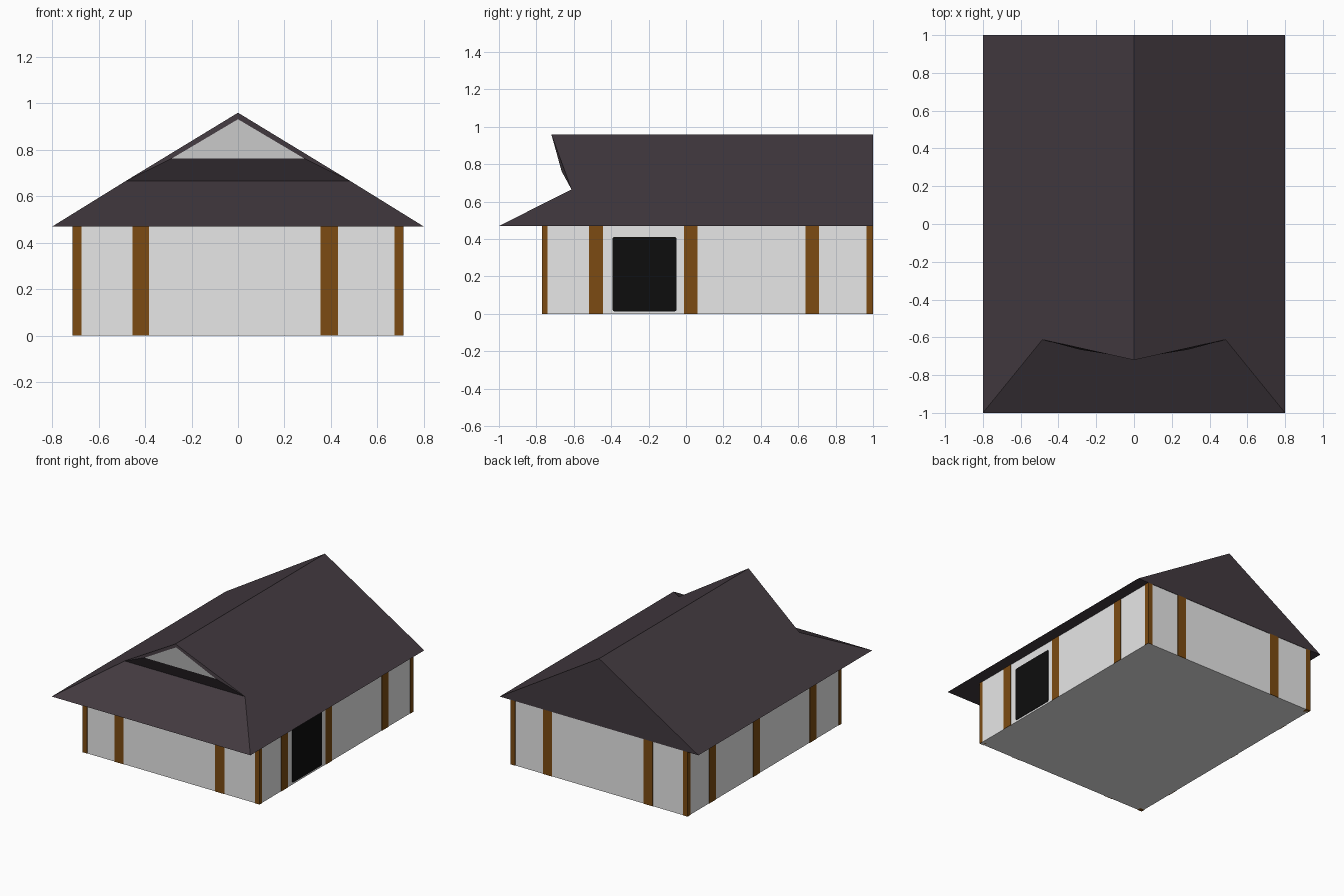
import bpy
import bmesh

if "Cube" in bpy.data.objects:
    bpy.data.objects.remove(bpy.data.objects["Cube"])


def material(name, rgb):
    m = bpy.data.materials.new(name)
    m.diffuse_color = (*rgb, 1)
    m.use_nodes = True
    m.node_tree.nodes["Principled BSDF"].inputs["Base Color"].default_value = m.diffuse_color
    return m


PLASTER = material("pale plaster", (0.8, 0.8, 0.8))
TIMBER = material("brown timber", (0.2, 0.071, 0.006))
ROOF = material("dark roof", (0.055, 0.042, 0.051))
DOOR = material("black door", (0.004, 0.004, 0.004))


def finish(name, bm, *mats):
    mesh = bpy.data.meshes.new(name)
    bm.to_mesh(mesh)
    bm.free()
    for m in mats:
        mesh.materials.append(m)
    ob = bpy.data.objects.new(name, mesh)
    bpy.context.collection.objects.link(ob)
    return ob


def box(name, x, y, z, mat, round_x=0):
    """Box from (min, max) pairs; round_x rounds the edges running along x."""
    bm = bmesh.new()
    bmesh.ops.create_cube(bm, size=1)
    for v in bm.verts:
        for i, (a, b) in enumerate((x, y, z)):
            v.co[i] = a if v.co[i] < 0 else b
    if round_x:
        edges = [e for e in bm.edges if abs(e.verts[0].co.x - e.verts[1].co.x) > 1e-5]
        bmesh.ops.bevel(bm, geom=edges, offset=round_x, segments=3, affect='EDGES', profile=0.5)
    return finish(name, bm, mat)


W, FRONT, BACK, EAVE = 0.71, -0.767, 0.997, 0.47
P = 0.003  # how far the timber stands proud of the walls

# Walls
box("walls", (-W, W), (FRONT, BACK), (0, EAVE), PLASTER)

# Corner posts
for sx, side in ((-1, "left"), (1, "right")):
    xs = sorted((sx * 0.675, sx * (W + P)))
    box(f"front_{side}_corner_post", xs, (FRONT - P, -0.74), (0, EAVE), TIMBER)
    box(f"back_{side}_corner_post", xs, (0.965, BACK + P), (0, EAVE), TIMBER)

# Posts on the front and back walls
for i, xs in enumerate(((-0.455, -0.383), (0.355, 0.43))):
    box(f"front_post_{i + 1}", xs, (FRONT - P, FRONT + P), (0, EAVE), TIMBER)
for i, xs in enumerate(((-0.432, -0.358), (0.38, 0.452))):
    box(f"back_post_{i + 1}", xs, (BACK - P, BACK + P), (0, EAVE), TIMBER)

# Posts on the side walls
for i, ys in enumerate(((-0.518, -0.443), (-0.01, 0.062), (0.638, 0.71))):
    box(f"right_post_{i + 1}", (W - P, W + P), ys, (0, EAVE), TIMBER)
for i, ys in enumerate(((-0.48, -0.405), (0.17, 0.243), (0.675, 0.748))):
    box(f"left_post_{i + 1}", (-W - P, -W + P), ys, (0, EAVE), TIMBER)

# Door
box("door", (W - P, W + P), (-0.393, -0.05), (0.013, 0.412), DOOR, round_x=0.012)

# Roof: straight back gable, front hip with a small gable leaning out above it
bm = bmesh.new()
pts = {"ridge_f": (0, -0.72, 0.96), "ridge_b": (0, 1, 0.96), "in_top": (0, -0.712, 0.932)}
for s, k in ((-1, "l"), (1, "r")):
    pts["ef" + k] = (s * 0.8, -1, EAVE)
    pts["eb" + k] = (s * 0.8, 1, EAVE)
    pts["hip" + k] = (s * 0.485, -0.612, 0.665)
    pts["in" + k] = (s * 0.287, -0.665, 0.762)
v = {k: bm.verts.new(c) for k, c in pts.items()}
faces = ["efl efr hipr hipl", "hipl hipr inr inl", "ebr ebl ridge_b", "efl ebl ebr efr"]
for k in "lr":
    faces += [f"ef{k} eb{k} ridge_b ridge_f hip{k}", f"hip{k} ridge_f in_top in{k}"]
for f in faces:
    bm.faces.new([v[n] for n in f.split()])
gable = bm.faces.new([v["inl"], v["inr"], v["in_top"]])
gable.material_index = 1
bmesh.ops.recalc_face_normals(bm, faces=bm.faces)
finish("roof", bm, ROOF, PLASTER)
